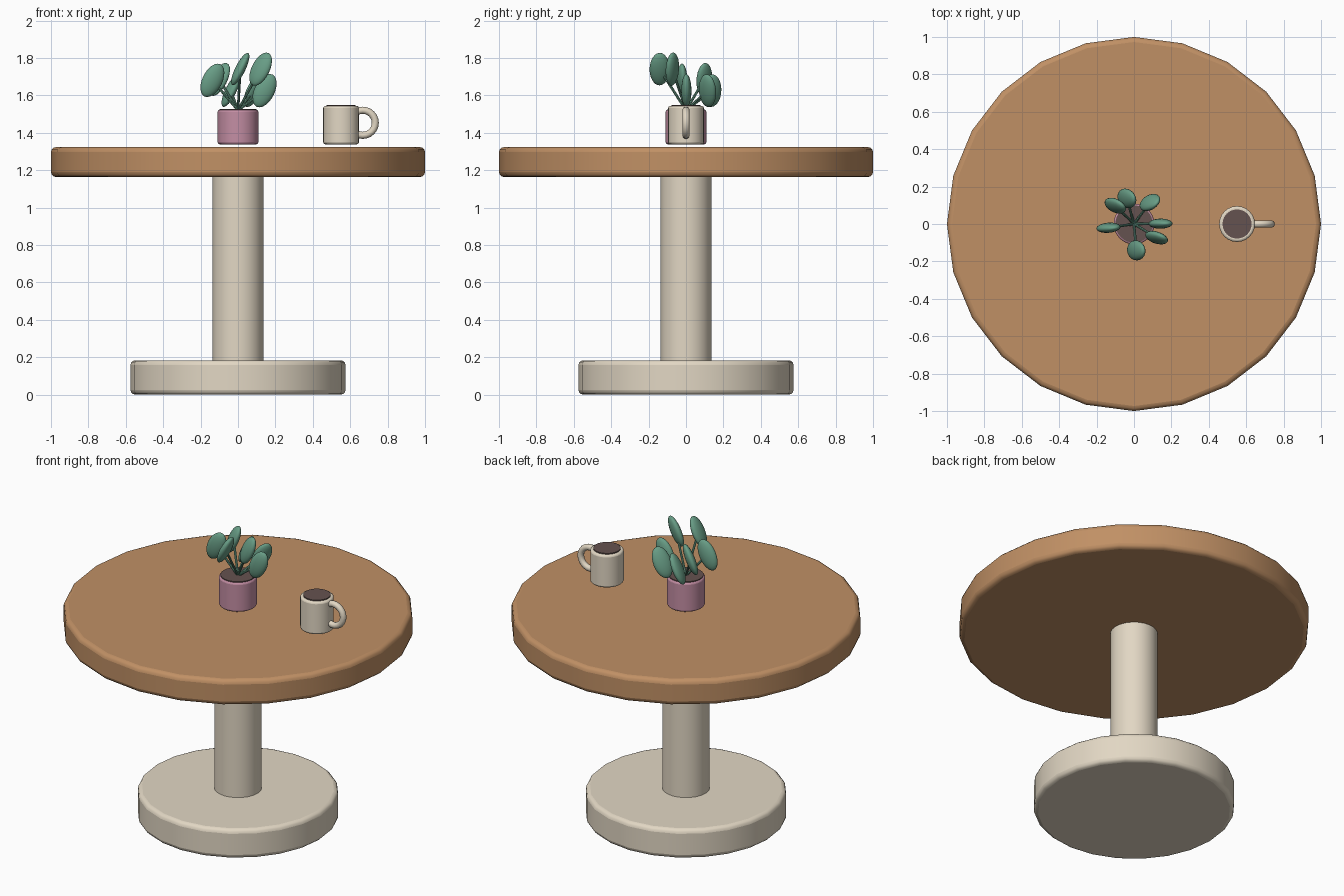
import bpy, math
from mathutils import Matrix, Vector

if "Cube" in bpy.data.objects:
    bpy.data.objects.remove(bpy.data.objects["Cube"])


def material(name, rgb):
    m = bpy.data.materials.new(name)
    m.diffuse_color = (*rgb, 1)
    m.use_nodes = True
    m.node_tree.nodes["Principled BSDF"].inputs["Base Color"].default_value = m.diffuse_color
    return m


WOOD = material("wood", (0.53, 0.28, 0.13))
CREAM = material("cream", (0.76, 0.68, 0.55))
PINK = material("pink", (0.55, 0.27, 0.37))
GREEN = material("leaf_green", (0.14, 0.34, 0.24))
BROWN = material("dark_brown", (0.13, 0.085, 0.08))


def finish(name, mat):
    ob = bpy.context.object
    ob.name = name
    ob.data.materials.append(mat)
    bpy.ops.object.shade_smooth_by_angle(angle=math.radians(40))
    return ob


def disc(name, mat, r, z0, z1, x=0.0, bevel=0.0, sides=24):
    """Upright cylinder from z0 to z1 with rounded rims."""
    bpy.ops.mesh.primitive_cylinder_add(vertices=sides, radius=r, depth=z1 - z0,
                                        location=(x, 0, (z0 + z1) / 2))
    ob = finish(name, mat)
    if bevel:
        b = ob.modifiers.new("rim", "BEVEL")
        b.width, b.segments = bevel, 3
        b.limit_method, b.angle_limit = "ANGLE", math.radians(40)
    return ob


# Table
disc("table_base", CREAM, 0.575, 0.0, 0.183, bevel=0.025)
disc("table_column", CREAM, 0.136, 0.17, 1.18)
disc("table_top", WOOD, 1.0, 1.163, 1.323, bevel=0.027)

# Mug with coffee and ring handle
disc("mug", CREAM, 0.096, 1.338, 1.543, x=0.551, bevel=0.012)
disc("coffee", BROWN, 0.078, 1.53, 1.549, x=0.551)
bpy.ops.mesh.primitive_torus_add(major_radius=0.067, minor_radius=0.019,
                                 major_segments=24, minor_segments=10,
                                 location=(0.667, 0, 1.453),
                                 rotation=(math.pi / 2, 0, 0))
finish("mug_handle", CREAM)

# Plant pot and soil
disc("plant_pot", PINK, 0.109, 1.338, 1.523, bevel=0.012)
disc("soil", BROWN, 0.1, 1.51, 1.528)

# Leaves: flat ellipsoids set radially, all leaning towards +x, on thin stems
LEAVES = [(0.142, 0.002, 1.625), (0.085, 0.115, 1.625), (-0.038, 0.137, 1.625),
          (-0.10, 0.098, 1.685), (-0.137, -0.02, 1.68), (0.012, -0.141, 1.74),
          (0.121, -0.073, 1.74)]
ROOT = Vector((0, 0, 1.52))
for i, p in enumerate(LEAVES, 1):
    tip = Vector(p)
    d = tip - ROOT
    bpy.ops.mesh.primitive_cylinder_add(vertices=8, radius=0.007, depth=d.length,
                                        location=(ROOT + tip) / 2,
                                        rotation=d.to_track_quat("Z", "Y").to_euler())
    finish(f"stem_{i}", GREEN)
    bpy.ops.mesh.primitive_uv_sphere_add(segments=20, ring_count=12, radius=1)
    leaf = finish(f"leaf_{i}", GREEN)
    leaf.data.transform(Matrix.Rotation(0.46, 4, "Y")
                        @ Matrix.Rotation(math.atan2(tip.y, tip.x), 4, "Z")
                        @ Matrix.Diagonal((0.054, 0.027, 0.096, 1)))
    leaf.location = tip
